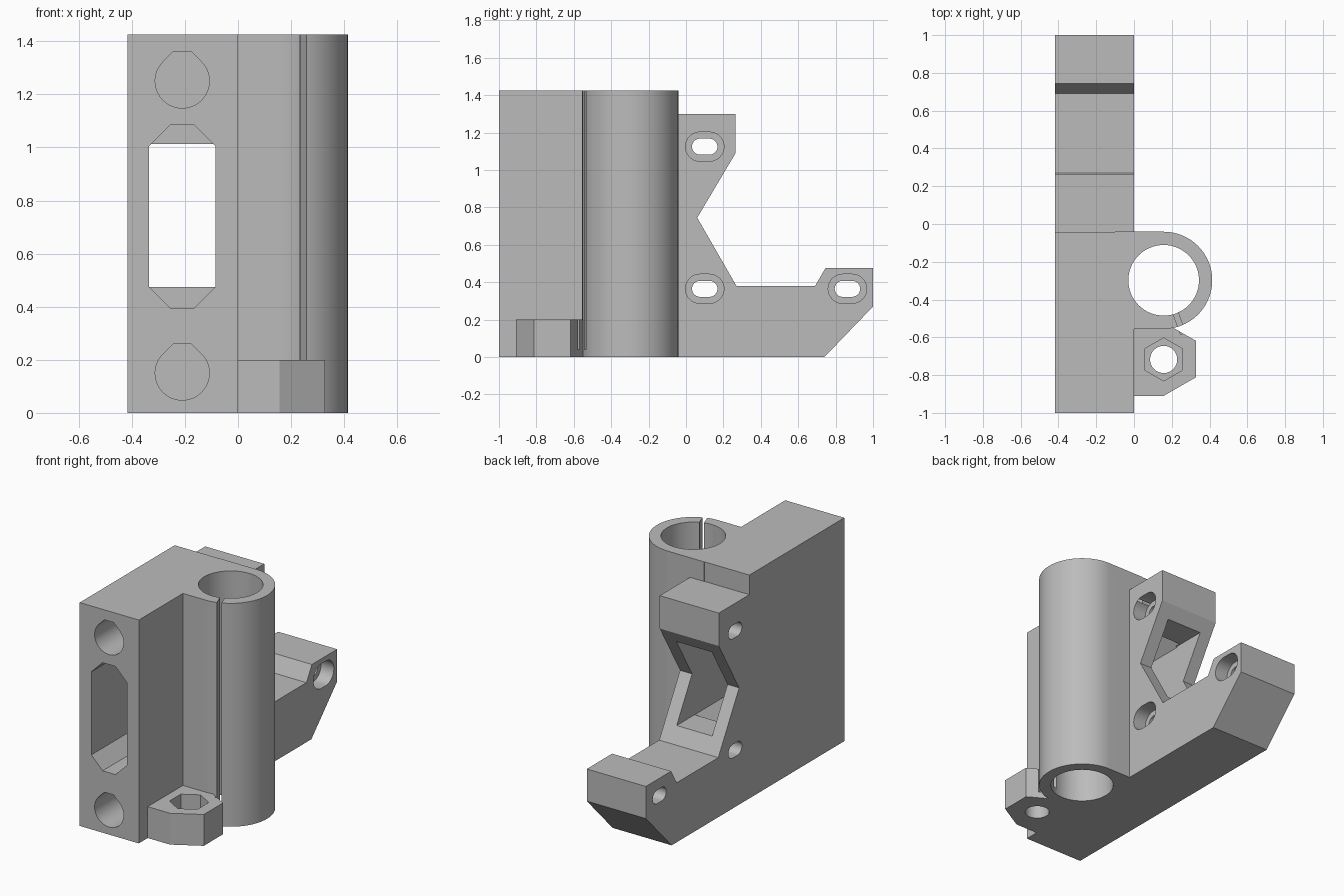
import bpy, bmesh, math

old = bpy.data.objects.get("Cube")
if old:
    bpy.data.objects.remove(old, do_unlink=True)

grey = bpy.data.materials.new("plain grey")
grey.use_nodes = True
colour = (0.5, 0.5, 0.5, 1)
grey.diffuse_color = colour
grey.node_tree.nodes["Principled BSDF"].inputs["Base Color"].default_value = colour


def prism(name, points, axis, low, high):
    """Extrude a 2D outline along an axis: x uses (y, z), y uses (x, z), z uses (x, y)."""
    place = {"x": lambda a, b, t: (t, a, b),
             "y": lambda a, b, t: (a, t, b),
             "z": lambda a, b, t: (a, b, t)}[axis]
    bm = bmesh.new()
    rings = [[bm.verts.new(place(a, b, t)) for a, b in points] for t in (low, high)]
    for ring in rings:
        bm.faces.new(ring)
    n = len(points)
    for i in range(n):
        j = (i + 1) % n
        bm.faces.new((rings[0][i], rings[0][j], rings[1][j], rings[1][i]))
    bmesh.ops.recalc_face_normals(bm, faces=bm.faces)
    mesh = bpy.data.meshes.new(name)
    bm.to_mesh(mesh)
    bm.free()
    mesh.materials.append(grey)
    obj = bpy.data.objects.new(name, mesh)
    bpy.context.collection.objects.link(obj)
    return obj


def arc(cx, cy, r, start, end, steps):
    angles = [math.radians(start + (end - start) * i / steps) for i in range(steps + 1)]
    return [(cx + r * math.cos(a), cy + r * math.sin(a)) for a in angles]


def circle(cx, cy, r, sides, turn=0):
    return arc(cx, cy, r, turn, turn + 360, sides)[:-1]


def slot(cx, cy, half_length, r):
    d = half_length - r
    return arc(cx + d, cy, r, -90, 90, 16) + arc(cx - d, cy, r, 90, 270, 16)


def combine(target, tool, operation):
    tool.hide_render = True
    mod = target.modifiers.new(operation.lower(), "BOOLEAN")
    mod.operation = operation
    mod.solver = "EXACT"
    mod.object = tool
    bpy.context.view_layer.objects.active = target
    bpy.ops.object.modifier_apply(modifier=mod.name)
    bpy.data.objects.remove(tool, do_unlink=True)


# Main plate with V notch and rear arm
body = prism("bracket_body", [
    (-1, 0), (0.74, 0), (1, 0.27), (1, 0.475), (0.745, 0.475), (0.69, 0.38),
    (0.27, 0.38), (0.06, 0.745), (0.265, 1.09), (0.265, 1.3), (-0.043, 1.3),
    (-0.043, 1.425), (-1, 1.425)], "x", -0.417, 0)

# Bearing sleeve and nut tab
cx, cy, sleeve_r = 0.157, -0.298, 0.257
sleeve = arc(cx, cy, sleeve_r, -90, 90, 48)
combine(body, prism("sleeve", sleeve + [(-0.1, cy + sleeve_r), (-0.1, cy - sleeve_r)],
                    "z", 0, 1.425), "UNION")
combine(body, prism("nut_tab", [
    (-0.05, -0.91), (0.157, -0.91), (0.327, -0.812), (0.327, -0.618),
    (0.2, -0.545), (0.2, -0.5), (-0.05, -0.5)], "z", 0, 0.2), "UNION")

cutters = []

# Sleeve bore and the thin clamping slit
cutters.append(prism("bore", circle(cx, cy, 0.187, 64), "z", -0.1, 1.6))
a = math.radians(-70)
dx, dy = math.cos(a), math.sin(a)
slit = [(cx + dx * r - dy * w, cy + dy * r + dx * w)
        for r, w in ((0.12, -0.014), (0.3, -0.014), (0.3, 0.014), (0.12, 0.014))]
cutters.append(prism("slit", slit, "z", 0.04, 1.6))

# Nut pocket and its screw hole
cutters.append(prism("nut_pocket", circle(cx, -0.717, 0.114, 6, 30), "z", 0.1, 0.3))
cutters.append(prism("nut_hole", circle(cx, -0.717, 0.072, 32), "z", -0.1, 0.15))

# Blind rod holes with a flattened teardrop roof
for z in (0.15, 1.25):
    r, top = 0.102, 0.112
    half = r * math.sqrt(2) - top
    outline = arc(-0.21, z, r, 135, 405, 40) + [(-0.21 + half, z + top), (-0.21 - half, z + top)]
    cutters.append(prism("rod_hole", outline, "y", -1.1, -0.05))

# Belt window: chamfered at the front, rectangular through the notch
left, right, low, high, c = -0.335, -0.085, 0.395, 1.085, 0.08
cutters.append(prism("belt_window", [
    (left + c, low), (right - c, low), (right, low + c), (right, high - c),
    (right - c, high), (left + c, high), (left, high - c), (left, low + c)],
    "y", -1.1, 0.035))
cutters.append(prism("belt_exit", [
    (left, low + c), (right, low + c), (right, 1.012), (left, 1.012)], "y", 0, 0.4))

# Counterbored mounting slots
for y, z in ((0.1, 1.125), (0.1, 0.365), (0.863, 0.365)):
    cutters.append(prism("slot_hole", slot(y, z, 0.068, 0.043), "x", -0.6, 0.1))
    cutters.append(prism("slot_recess", slot(y, z, 0.103, 0.078), "x", -0.09, 0.1))

for cutter in cutters:
    combine(body, cutter, "DIFFERENCE")

# Smooth the round walls, keep the edges crisp
bpy.ops.object.select_all(action="DESELECT")
body.select_set(True)
bpy.context.view_layer.objects.active = body
bpy.ops.object.shade_smooth_by_angle(angle=math.radians(25))
